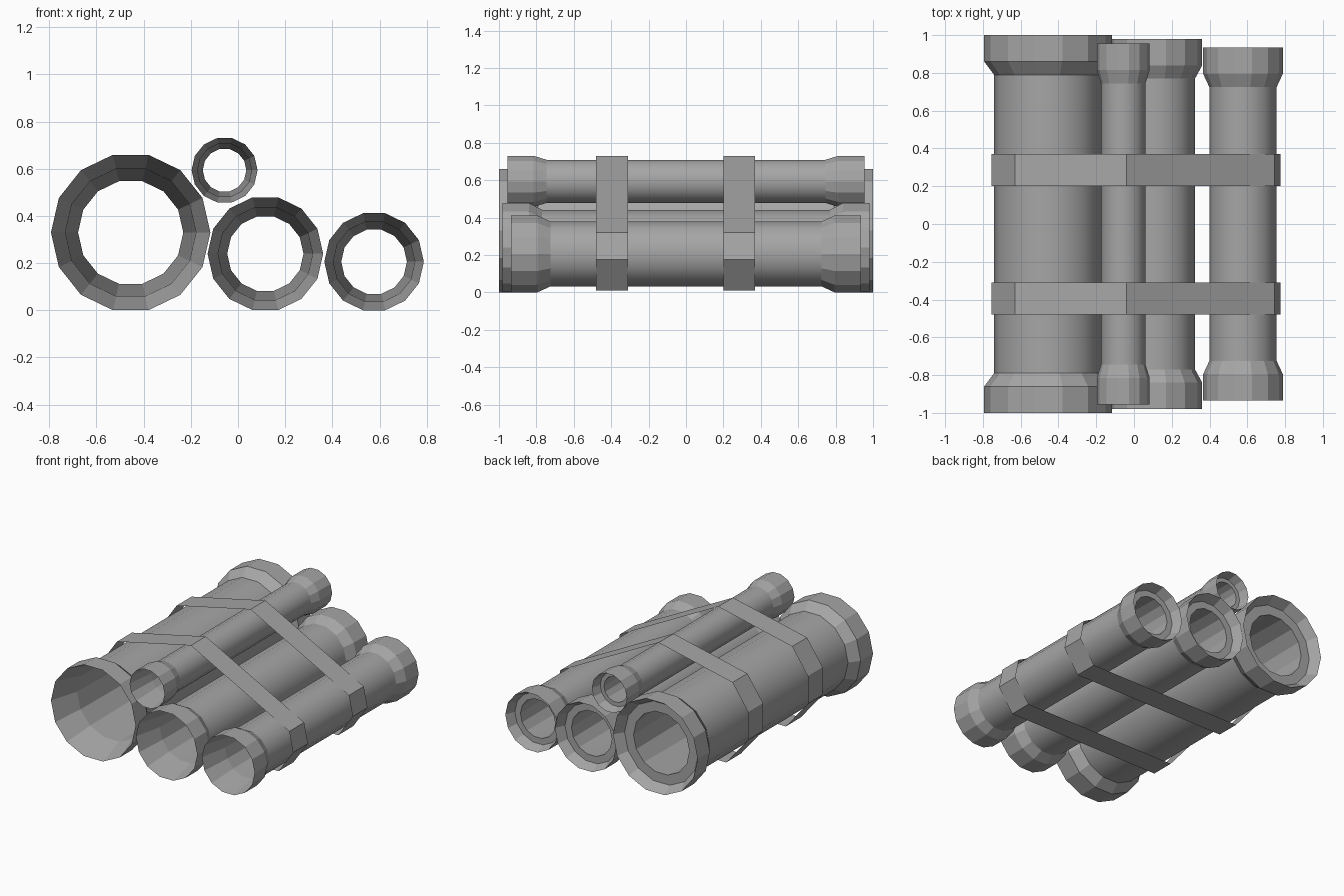
import bpy
import bmesh
from math import cos, sin, tau

if "Cube" in bpy.data.objects:
    bpy.data.objects.remove(bpy.data.objects["Cube"], do_unlink=True)

# One plain grey for everything
grey = bpy.data.materials.new("pipe_grey")
grey.use_nodes = True
colour = (0.38, 0.38, 0.38, 1)
grey.diffuse_color = colour
grey.node_tree.nodes["Principled BSDF"].inputs["Base Color"].default_value = colour

SIDES = 14


def finish(name, bm):
    mesh = bpy.data.meshes.new(name)
    bm.to_mesh(mesh)
    bm.free()
    mesh.materials.append(grey)
    obj = bpy.data.objects.new(name, mesh)
    bpy.context.collection.objects.link(obj)
    return obj


def pipe(name, x, z, radius, half):
    """Hollow pipe along y: flared collars outside, tapered bore inside."""
    bell, neck = half - 0.14, half - 0.21
    tube, bore, hole = radius * 0.845, radius * 0.82, radius * 0.66
    profile = [
        (radius, -half), (radius, -bell), (tube, -neck),
        (tube, neck), (radius, bell), (radius, half),
        (radius * 0.87, half - 0.07), (hole, half - 0.07),
        (bore, -neck),
    ]
    bm = bmesh.new()
    rings = []
    for r, y in profile:
        rings.append([bm.verts.new((x + r * cos(tau * i / SIDES), y,
                                    z + r * sin(tau * i / SIDES)))
                      for i in range(SIDES)])
    for k, ring in enumerate(rings):
        following = rings[(k + 1) % len(rings)]
        for i in range(SIDES):
            j = (i + 1) % SIDES
            face = bm.faces.new((ring[i], ring[j], following[j], following[i]))
            face.smooth = k == 2          # only the long outer wall is smooth
    bmesh.ops.recalc_face_normals(bm, faces=bm.faces[:])
    return finish(name, bm)


def strap(name, y0, y1):
    """Thin band wrapped around the bundle."""
    outline = [
        (-0.04, 0.73), (0.745, 0.32), (0.775, 0.175), (0.66, 0.01),
        (-0.58, 0.01), (-0.755, 0.22), (-0.755, 0.42), (-0.63, 0.60),
    ]
    bm = bmesh.new()
    front = [bm.verts.new((x, y0, z)) for x, z in outline]
    back = [bm.verts.new((x, y1, z)) for x, z in outline]
    for i in range(len(outline)):
        j = (i + 1) % len(outline)
        bm.faces.new((front[i], back[i], back[j], front[j]))
    # Make the band face away from the bundle
    bm.normal_update()
    bm.faces.ensure_lookup_table()
    if bm.faces[0].normal.z < 0:
        bmesh.ops.reverse_faces(bm, faces=bm.faces[:])
    return finish(name, bm)


# Bundle of four pipes
pipe("large_pipe", -0.455, 0.33, 0.338, 1.0)
pipe("medium_pipe", 0.116, 0.24, 0.245, 0.98)
pipe("small_pipe", 0.577, 0.206, 0.211, 0.935)
pipe("top_pipe", -0.057, 0.594, 0.14, 0.955)

# Two straps
strap("front_strap", -0.48, -0.31)
strap("back_strap", 0.20, 0.37)
